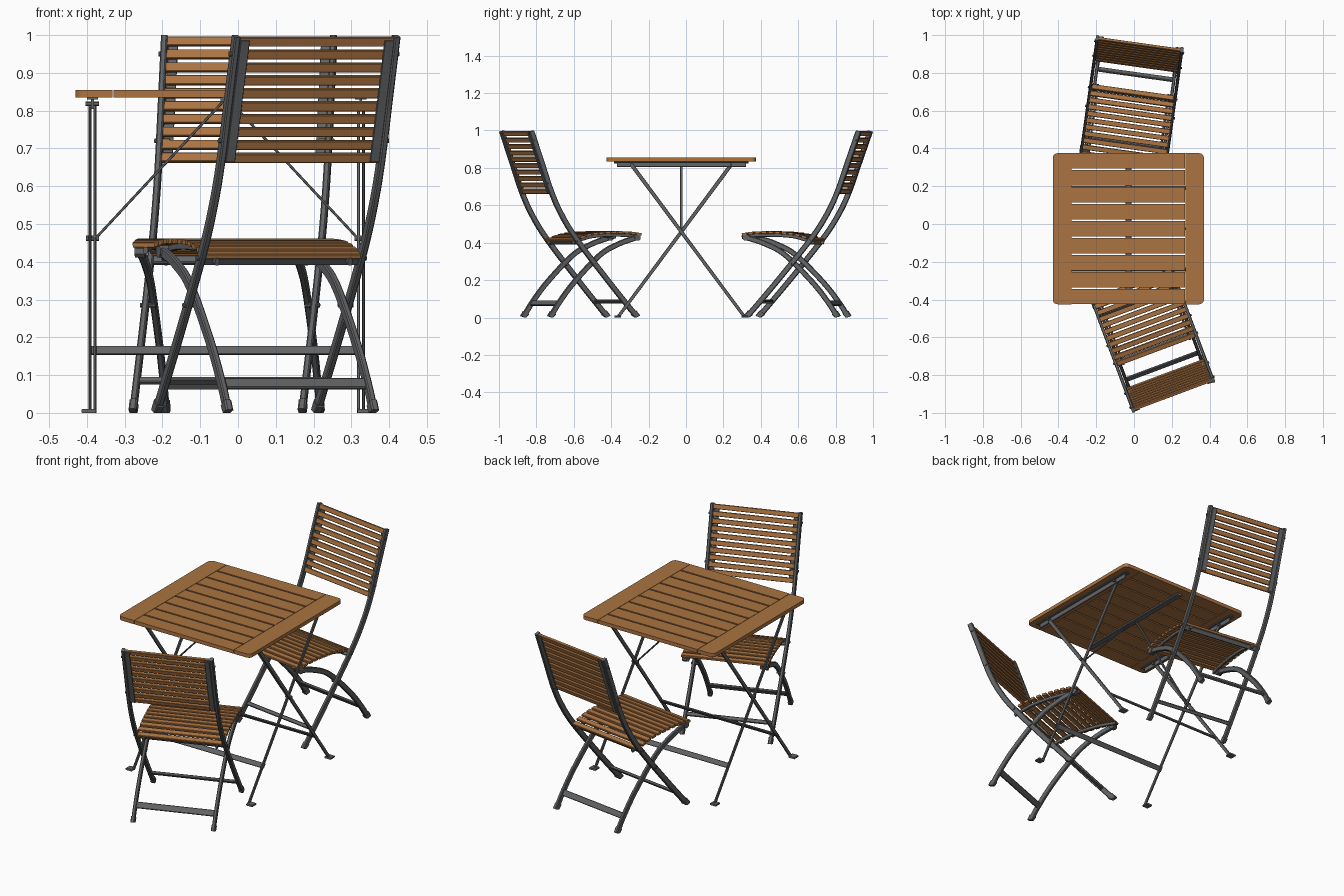
import bpy, bmesh, math
from mathutils import Vector, Matrix

cube = bpy.data.objects.get("Cube")
if cube:
    bpy.data.objects.remove(cube)


def material(name, rgb):
    m = bpy.data.materials.new(name)
    m.use_nodes = True
    m.diffuse_color = (*rgb, 1)
    m.node_tree.nodes["Principled BSDF"].inputs["Base Color"].default_value = (*rgb, 1)
    return m


WOOD = material("warm wood", (0.405, 0.172, 0.054))
METAL = material("dark grey metal", (0.125, 0.128, 0.133))
X, Y, Z = Vector((1, 0, 0)), Vector((0, 1, 0)), Vector((0, 0, 1))


def finish(bm, name, mat, place):
    bmesh.ops.recalc_face_normals(bm, faces=bm.faces)
    mesh = bpy.data.meshes.new(name)
    bm.to_mesh(mesh)
    bm.free()
    mesh.materials.append(mat)
    ob = bpy.data.objects.new(name, mesh)
    ob.matrix_world = place
    bpy.context.collection.objects.link(ob)


def sweep(name, pts, side, w, d, mat=METAL, place=Matrix(), cut=0.2):
    """Chamfered bar along pts: w wide along side, d deep across it."""
    pts = [Vector(p) for p in pts]
    c = cut * min(w, d)
    a, b = w / 2, d / 2
    shape = [(a, b - c), (a - c, b), (c - a, b), (-a, b - c),
             (-a, c - b), (c - a, -b), (a - c, -b), (a, c - b)]
    bm = bmesh.new()
    rings = []
    for i, p in enumerate(pts):
        t = pts[min(i + 1, len(pts) - 1)] - pts[max(i - 1, 0)]
        n = side.cross(t).normalized()
        ring = []
        for s, r in shape:
            v = p + side * s + n * r
            v.z = min(max(v.z, 0), 1)
            ring.append(bm.verts.new(v))
        rings.append(ring)
    k = len(shape)
    for lo, hi in zip(rings, rings[1:]):
        for j in range(k):
            bm.faces.new((lo[j], lo[(j + 1) % k], hi[(j + 1) % k], hi[j]))
    bm.faces.new(rings[0])
    bm.faces.new(rings[-1])
    finish(bm, name, mat, place)


def smooth(pts, steps=6):
    """Dense curve through (forward, height) points."""
    p = [Vector(q) for q in pts]
    p = [2 * p[0] - p[1]] + p + [2 * p[-1] - p[-2]]
    out = []
    for a, b, c, d in zip(p, p[1:], p[2:], p[3:]):
        for i in range(steps):
            t = i / steps
            out.append(0.5 * (2 * b + (c - a) * t + (2 * a - 5 * b + 4 * c - d) * t * t
                              + (3 * b - a - 3 * c + d) * t ** 3))
    return out + [p[-2]]


def locate(curve, value, axis):
    """Point and direction on the curve where the given axis has the value."""
    for a, b in zip(curve, curve[1:]):
        if min(a[axis], b[axis]) <= value <= max(a[axis], b[axis]):
            f = (value - a[axis]) / (b[axis] - a[axis])
            return a.lerp(b, f), (b - a).normalized()
    return curve[-1], (curve[-1] - curve[-2]).normalized()


def at(x, p):
    return Vector((x, -p[0], p[1]))


POST = smooth([(0, 0.998), (0.057, 0.835), (0.115, 0.67), (0.172, 0.55),
               (0.257, 0.42), (0.435, 0.2), (0.605, 0.0)])
LEG = smooth([(0.61, 0.428), (0.51, 0.395), (0.4, 0.335),
              (0.253, 0.19), (0.166, 0.08), (0.115, 0.0)])
SEAT = smooth([(0.245, 0.413), (0.3, 0.432), (0.36, 0.447),
               (0.45, 0.454), (0.55, 0.454), (0.635, 0.444)])


def chair(label, x, y, turn):
    place = Matrix.Translation((x, y, 0)) @ Matrix.Rotation(math.radians(turn), 4, "Z")

    def part(name, pts, side, w, d, mat=METAL, cut=0.2):
        sweep(label + "_" + name, pts, side, w, d, mat, place, cut)

    def cross_bar(name, curve, z, half, w, d):
        p, t = locate(curve, z, 1)
        part(name, [at(-half, p), at(half, p)], at(0, t), w, d)

    for s, hand in ((1, "left"), (-1, "right")):
        # Long back posts and the curved seat legs inside them
        part(hand + "_back_post", [at(s * 0.226, p) for p in POST], X, 0.017, 0.029)
        part(hand + "_seat_leg", [at(s * 0.206, p) for p in LEG], X, 0.017, 0.028)
        for kind, curve, px in (("post", POST, 0.226), ("leg", LEG, 0.206)):
            top = locate(curve, 0.026, 1)[0]
            part(f"{hand}_{kind}_foot", [at(s * px, top), at(s * px, curve[-1])], X, 0.021, 0.036)
        # Seat side rail, backrest strip and pivots
        part(hand + "_seat_rail", [at(s * 0.188, p) - Z * 0.014 for p in SEAT], X, 0.012, 0.018)
        strip = [at(s * 0.204, locate(POST, z, 1)[0]) + Y * 0.012 for z in (0.985, 0.835, 0.665)]
        part(hand + "_backrest_strip", strip, X, 0.026, 0.006)
        for z in (0.95, 0.72, 0.41, 0.285):
            p = locate(POST, z, 1)[0]
            part(hand + "_bolt", [at(s * 0.199, p), at(s * 0.24, p)], Z, 0.012, 0.012, cut=0.29)
        tip = LEG[0]
        part(hand + "_seat_pivot", [at(s * 0.192, tip), at(s * 0.219, tip)], Z, 0.034, 0.034, cut=0.29)

    # Cross bars
    cross_bar("post_foot_bar", POST, 0.085, 0.219, 0.02, 0.014)
    cross_bar("leg_foot_bar", LEG, 0.077, 0.202, 0.032, 0.012)
    cross_bar("rear_seat_bar", POST, 0.404, 0.219, 0.026, 0.014)

    # Backrest and seat slats
    for i in range(10):
        p, t = locate(POST, 0.983 - i * 0.0342, 1)
        part("backrest_slat", [at(-0.218, p), at(0.218, p)], at(0, t), 0.025, 0.014, WOOD, 0.12)
    for i in range(11):
        p, t = locate(SEAT, 0.26 + i * 0.0358, 0)
        part("seat_slat", [at(-0.223, p), at(0.223, p)], at(0, t), 0.026, 0.013, WOOD, 0.12)


chair("rear_chair", 0.03, 0.954, -8)
chair("front_chair", 0.207, -0.906, 200.5)

# Table, built around its own centre
TABLE = Matrix.Translation((-0.03, -0.025, 0))


def board(name, x0, x1, y0, y1, round_side=0):
    bm = bmesh.new()
    bmesh.ops.create_cube(bm, size=1)
    for v in bm.verts:
        v.co = Vector(((x0 + x1) / 2 + v.co.x * (x1 - x0),
                       (y0 + y1) / 2 + v.co.y * (y1 - y0), 0.845 + v.co.z * 0.02))
    if round_side:
        edges = [e for e in bm.edges
                 if all(v.co.x * round_side > 0.39 for v in e.verts)
                 and abs(e.verts[0].co.z - e.verts[1].co.z) > 0.01]
        bmesh.ops.bevel(bm, geom=edges, offset=0.025, segments=5, profile=0.5, affect="EDGES")
    finish(bm, name, WOOD, TABLE)


board("table_end_board_left", 0.302, 0.4, -0.4, 0.4, 1)
board("table_end_board_right", -0.4, -0.302, -0.4, 0.4, -1)
PITCH = 0.0898
for i in range(9):
    mid = (i - 4) * PITCH
    board("table_slat", -0.3, 0.3, mid - 0.0406, mid + 0.0406)


def bar(name, a, b, side, w, d):
    sweep(name, [a, b], side, w, d, METAL, TABLE)


bar("table_centre_rail", (0, -0.36, 0.829), (0, 0.36, 0.829), X, 0.032, 0.012)
for s, hand in ((1, "left"), (-1, "right")):
    # Angle rail under the top: flat flange and upright web with shorter ends
    bar(f"table_{hand}_rail_flange", (s * 0.355, -0.36, 0.832), (s * 0.355, 0.36, 0.832), X, 0.03, 0.006)
    bar(f"table_{hand}_rail_web", (s * 0.355, -0.345, 0.818), (s * 0.355, 0.345, 0.818), X, 0.007, 0.026)
    # Crossed legs with flat feet
    for k, x in ((1, 0.349), (-1, 0.362)):
        foot, top = (s * x, -k * 0.338, 0), (s * x, k * 0.265, 0.815)
        bar(f"table_{hand}_leg", foot, top, X, 0.008, 0.021)
        bar(f"table_{hand}_foot", (s * 0.365, -k * 0.356, 0.005),
            (s * 0.365, -k * 0.322, 0.005), X, 0.038, 0.01)
        bar(f"table_{hand}_hinge", (s * 0.338, k * 0.265, 0.818),
            (s * 0.374, k * 0.265, 0.818), Z, 0.012, 0.012)
    bar(f"table_{hand}_pivot", (s * 0.338, 0, 0.462), (s * 0.372, 0, 0.462), Z, 0.014, 0.014)
    # Diagonal brace from the leg pivot to the centre rail
    bar(f"table_{hand}_brace", (s * 0.347, 0, 0.462), (s * 0.008, 0, 0.826), Y, 0.014, 0.007)

# Low stretchers joining each pair of table legs
for k in (1, -1):
    slope = Vector((0, k * 0.603, 0.815)).normalized()
    y = -k * (0.338 - 0.603 * 0.165 / 0.815)
    bar("table_stretcher", (-0.358, y, 0.165), (0.358, y, 0.165), slope, 0.027, 0.008)
